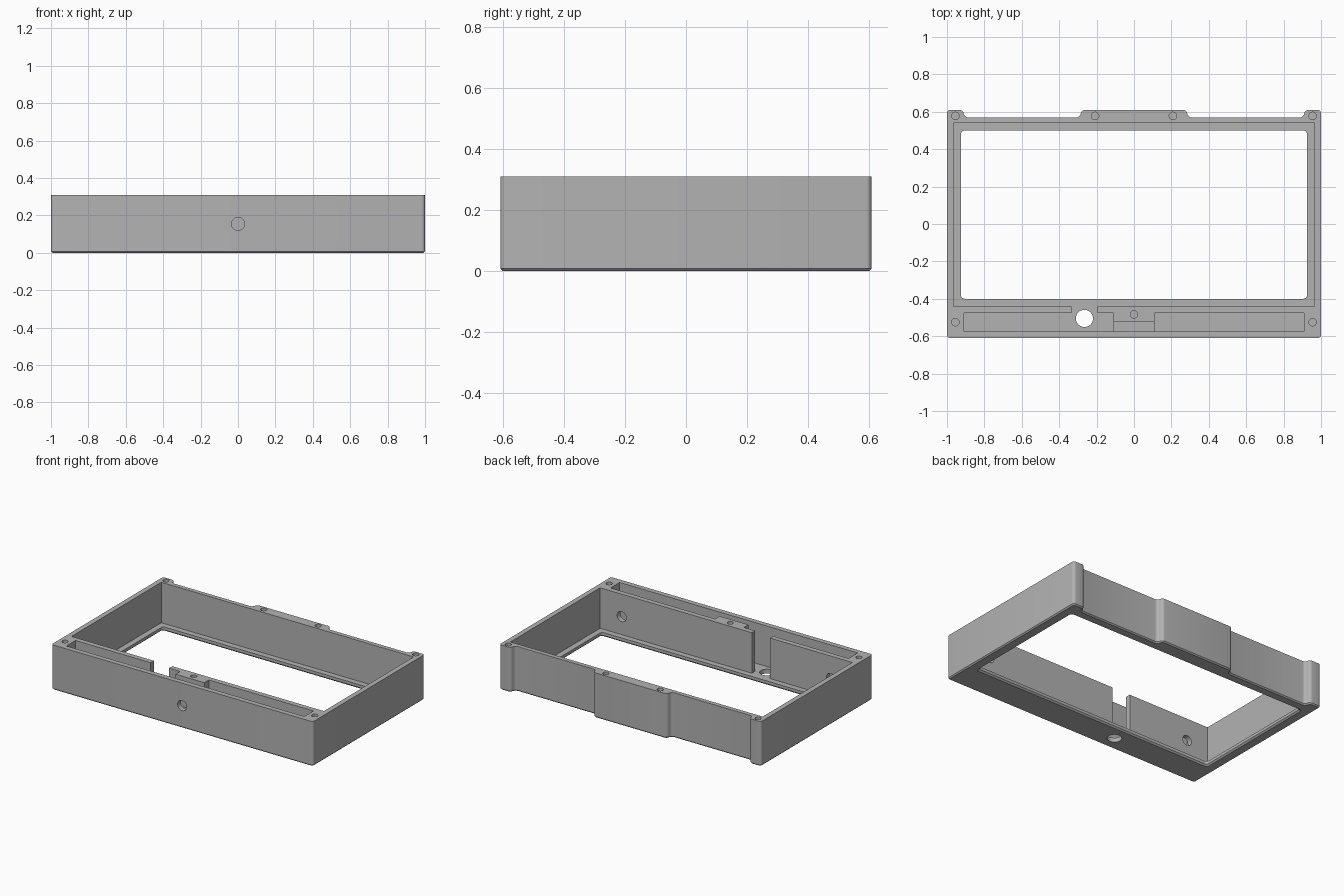
import bpy, bmesh, math
from mathutils import Matrix

if "Cube" in bpy.data.objects:
    bpy.data.objects.remove(bpy.data.objects["Cube"], do_unlink=True)

H, FLOOR = 0.31, 0.03
grey = bpy.data.materials.new("plain_grey")
grey.use_nodes = True
grey.diffuse_color = (0.45, 0.45, 0.45, 1)
grey.node_tree.nodes["Principled BSDF"].inputs["Base Color"].default_value = (0.45, 0.45, 0.45, 1)


def finish(name, bm):
    bmesh.ops.recalc_face_normals(bm, faces=bm.faces)
    mesh = bpy.data.meshes.new(name)
    bm.to_mesh(mesh)
    bm.free()
    mesh.materials.append(grey)
    ob = bpy.data.objects.new(name, mesh)
    bpy.context.scene.collection.objects.link(ob)
    return ob


def prism(name, pts, z0, z1, radius=0, chamfer=0, flare=0):
    """Extruded outline with rounded upright edges, bottom chamfer or flared bottom."""
    bm = bmesh.new()
    face = bm.faces.new([bm.verts.new((x, y, z0)) for x, y in pts])
    out = bmesh.ops.extrude_face_region(bm, geom=[face])
    for v in out["geom"]:
        if isinstance(v, bmesh.types.BMVert):
            v.co.z = z1
    if radius:
        upright = [e for e in bm.edges if abs(e.verts[0].co.z - e.verts[1].co.z) > 1e-4]
        bmesh.ops.bevel(bm, geom=upright, offset=radius, segments=5, profile=0.5, affect='EDGES')
    low = [v for v in bm.verts if v.co.z < z0 + 1e-5]
    if chamfer:
        rim = [e for e in bm.edges if all(v in low for v in e.verts)]
        bmesh.ops.bevel(bm, geom=rim, offset=chamfer, segments=1, affect='EDGES')
    if flare:
        for v in low:
            v.co.x += math.copysign(flare, v.co.x)
            v.co.y += math.copysign(flare, v.co.y - 0.05)
    return finish(name, bm)


def box(name, x0, x1, y0, y1, z0, z1, **kw):
    return prism(name, [(x0, y0), (x1, y0), (x1, y1), (x0, y1)], z0, z1, **kw)


def rod(name, centre, r, length, along_y=False):
    bm = bmesh.new()
    mat = Matrix.Translation(centre)
    if along_y:
        mat = mat @ Matrix.Rotation(math.pi / 2, 4, 'X')
    bmesh.ops.create_cone(bm, cap_ends=True, segments=32, radius1=r, radius2=r, depth=length, matrix=mat)
    return finish(name, bm)


def combine(target, tool, op='DIFFERENCE'):
    mod = target.modifiers.new("cut", 'BOOLEAN')
    mod.operation, mod.object, mod.solver = op, tool, 'EXACT'
    bpy.context.view_layer.objects.active = target
    bpy.ops.object.modifier_apply(modifier=mod.name)
    bpy.data.objects.remove(tool, do_unlink=True)


# Outer body with corner tabs and a centre tab on the back
half = [(1, -0.61), (1, 0.61), (0.915, 0.61), (0.905, 0.57), (0.29, 0.57), (0.28, 0.61)]
outline = half + [(-x, y) for x, y in reversed(half)]
frame = prism("frame", outline, 0, H, radius=0.018, chamfer=0.008)

# Main cavity and the window through the floor
combine(frame, box("cavity", -0.965, 0.965, -0.44, 0.54, FLOOR, 0.4))
combine(frame, box("window", -0.925, 0.925, -0.4, 0.5, -0.05, 0.1, radius=0.02))
combine(frame, box("window_chamfer", -0.925, 0.925, -0.4, 0.5, -0.01, 0.01, radius=0.02, flare=0.02))

# Front compartment, shaped around the screw boss
side = [(0.91, -0.575), (0.91, -0.475), (0.11, -0.475), (0.11, -0.525)]
combine(frame, prism("compartment", side + [(-x, y) for x, y in reversed(side)], FLOOR, 0.4))
combine(frame, box("ledge", -0.11, 0.11, -0.59, -0.5, 0.01, 0.1), 'UNION')

# Passage in the partition and the round floor opening
combine(frame, box("passage", -0.335, -0.195, -0.5, -0.42, FLOOR, 0.4))
combine(frame, rod("floor_opening", (-0.265, -0.505, 0), 0.046, 0.2))

# Blind screw holes in the rim
for x, y in [(-0.955, 0.578), (0.955, 0.578), (-0.208, 0.578), (0.208, 0.578),
             (-0.955, -0.525), (0.955, -0.525), (0, -0.483)]:
    combine(frame, rod("screw_hole", (x, y, H), 0.02, 0.24))

# Round holes in the front wall and the partition
combine(frame, rod("front_hole", (0, -0.6, 0.155), 0.035, 0.12, True))
for x in (-0.8, 0.8):
    combine(frame, rod("partition_hole", (x, -0.457, 0.155), 0.035, 0.08, True))

bpy.ops.object.select_all(action='DESELECT')
frame.select_set(True)
bpy.context.view_layer.objects.active = frame
bpy.ops.object.shade_smooth_by_angle(angle=math.radians(30))
